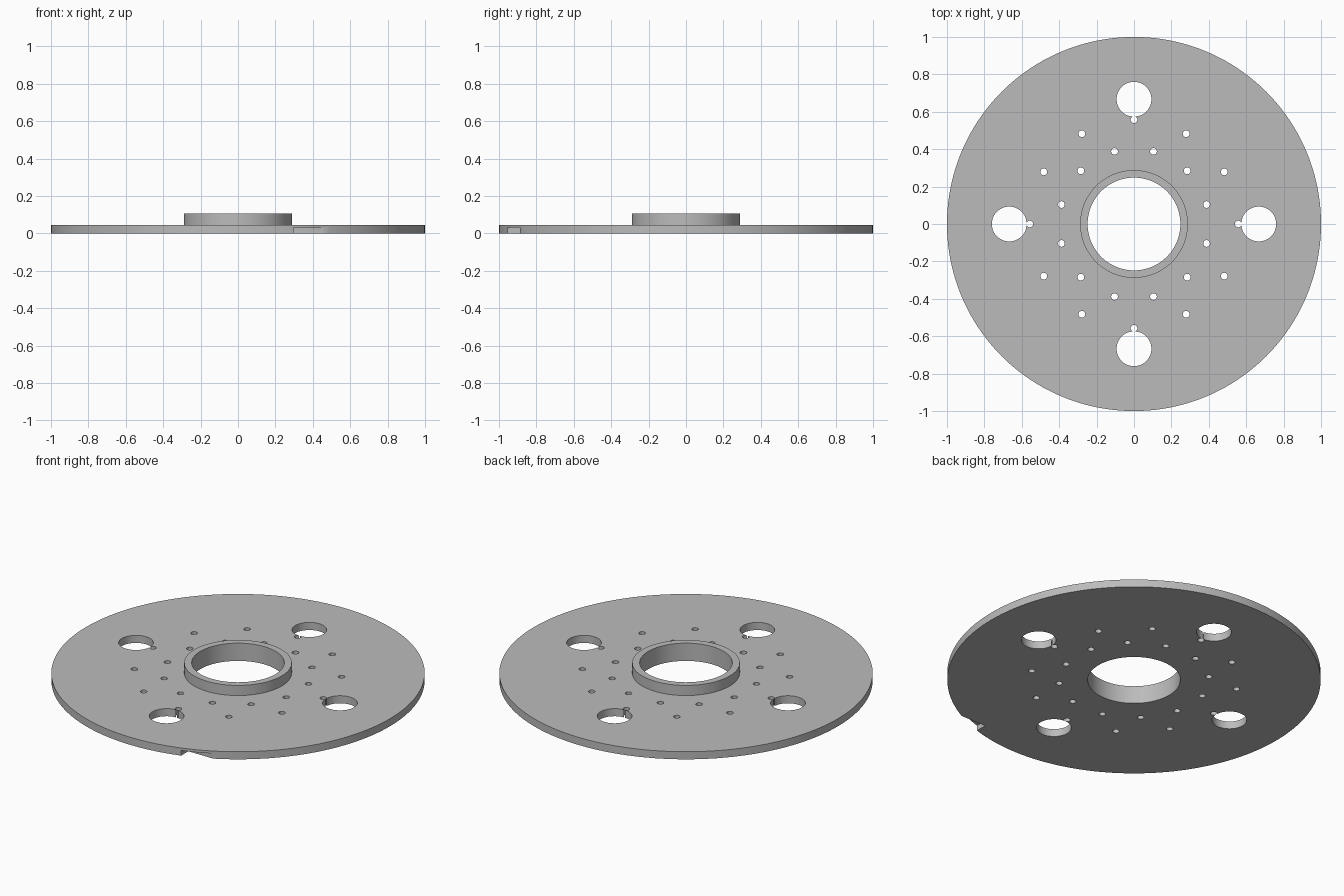
import bpy, bmesh
from math import cos, sin, radians, tau
from mathutils import Matrix

cube = bpy.data.objects.get("Cube")
if cube:
    bpy.data.objects.remove(cube)

THICK, HUB_TOP = 0.045, 0.105
BORE, HUB, RIM = 0.248, 0.288, 1.0

grey = bpy.data.materials.new("plain grey")
grey.use_nodes = True
grey.diffuse_color = (0.5, 0.5, 0.5, 1)
grey.node_tree.nodes["Principled BSDF"].inputs["Base Color"].default_value = grey.diffuse_color


def make_object(name, bm):
    bmesh.ops.recalc_face_normals(bm, faces=bm.faces)
    mesh = bpy.data.meshes.new(name)
    bm.to_mesh(mesh)
    bm.free()
    mesh.materials.append(grey)
    obj = bpy.data.objects.new(name, mesh)
    bpy.context.collection.objects.link(obj)
    return obj


def lathe(name, profile, steps):
    """Revolve a closed (radius, height) profile around z."""
    bm = bmesh.new()
    rings = [[bm.verts.new((r * cos(tau * i / steps), r * sin(tau * i / steps), z))
              for r, z in profile] for i in range(steps)]
    n = len(profile)
    for i in range(steps):
        a, b = rings[i], rings[(i + 1) % steps]
        for j in range(n):
            k = (j + 1) % n
            bm.faces.new((a[j], b[j], b[k], a[k]))
    return make_object(name, bm)


def hole_cutter(name, radius, segments, rings):
    """Upright pins; rings holds (distance, first angle, count)."""
    bm = bmesh.new()
    for dist, start, count in rings:
        for i in range(count):
            a = radians(start) + tau * i / count
            bmesh.ops.create_cone(bm, cap_ends=True, segments=segments,
                                  radius1=radius, radius2=radius, depth=0.4,
                                  matrix=Matrix.Translation((dist * cos(a), dist * sin(a), 0)))
    return make_object(name, bm)


def box_cutter(name, low, high):
    bm = bmesh.new()
    bmesh.ops.create_cube(bm, size=1)
    for v in bm.verts:
        v.co = [lo if c < 0 else hi for c, lo, hi in zip(v.co, low, high)]
    return make_object(name, bm)


# Disc with raised hub and central bore
disc = lathe("flanged_disc", [(BORE, 0), (RIM, 0), (RIM, THICK), (HUB, THICK),
                              (HUB, HUB_TOP), (BORE, HUB_TOP)], 160)

# Large holes, two circles of bolt holes, and the notch under the rim
cutters = [
    hole_cutter("large_hole_cutter", 0.093, 48, [(0.667, 0, 4)]),
    hole_cutter("bolt_hole_cutter", 0.018, 20, [(0.557, 0, 12), (0.402, 15, 12)]),
    box_cutter("rim_notch_cutter", (0.297, -1.1, -0.1), (0.6, -0.888, 0.03)),
]
for cutter in cutters:
    cutter.hide_render = True
    mod = disc.modifiers.new(cutter.name, 'BOOLEAN')
    mod.operation = 'DIFFERENCE'
    mod.solver = 'EXACT'
    mod.object = cutter

# Bake the cuts, then drop the cutters
bpy.context.view_layer.update()
graph = bpy.context.evaluated_depsgraph_get()
baked = bpy.data.meshes.new_from_object(disc.evaluated_get(graph))
disc.modifiers.clear()
disc.data = baked
for cutter in cutters:
    bpy.data.objects.remove(cutter)
baked.materials.clear()
baked.materials.append(grey)
for face in baked.polygons:
    face.material_index = 0

# Smooth round walls with crisp edges
bpy.ops.object.select_all(action='DESELECT')
disc.select_set(True)
bpy.context.view_layer.objects.active = disc
bpy.ops.object.shade_smooth_by_angle(angle=radians(30))
